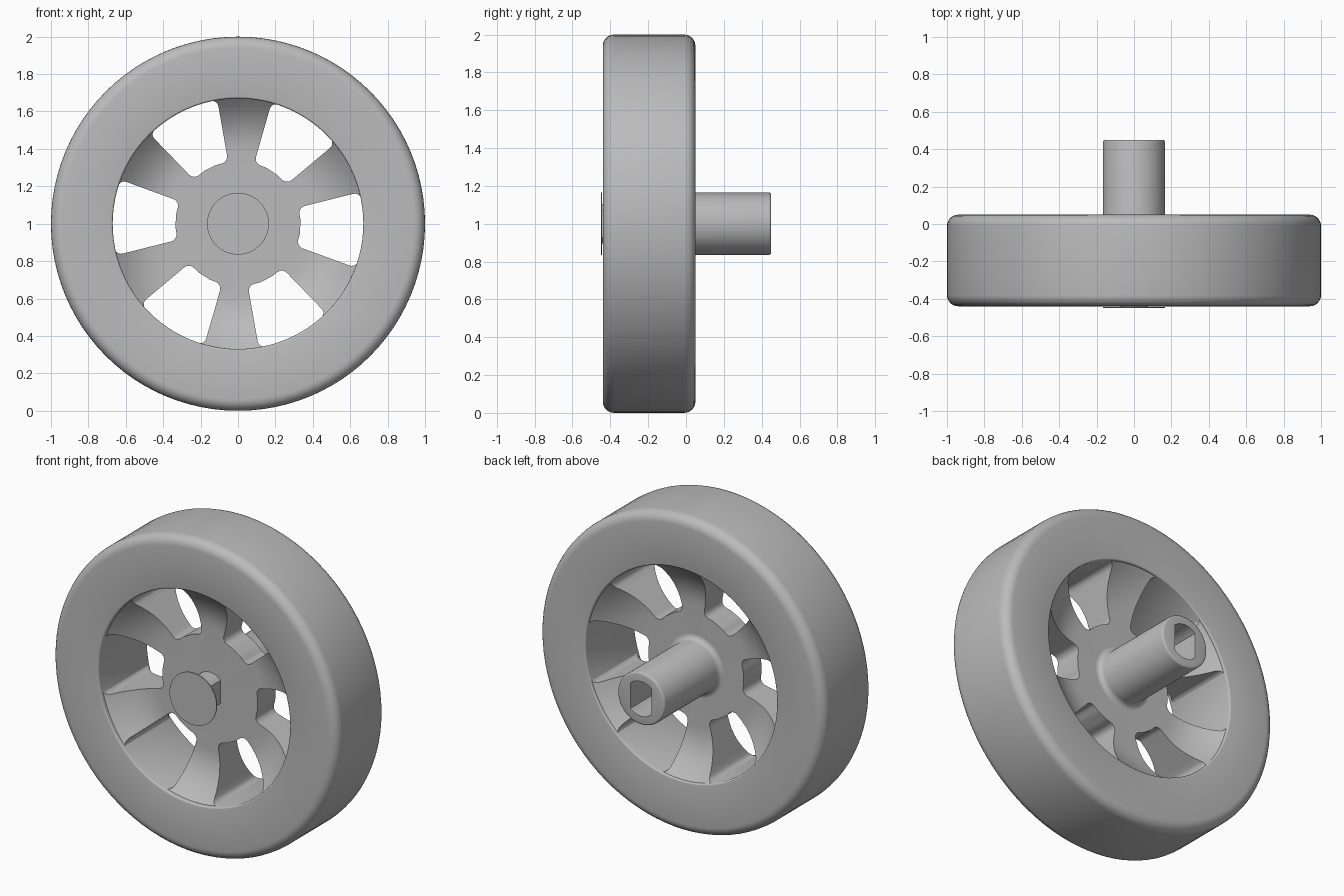
import bpy, bmesh, math
from mathutils import Matrix, Vector

if "Cube" in bpy.data.objects:
    bpy.data.objects.remove(bpy.data.objects["Cube"], do_unlink=True)

CENTRE = Vector((0, 0, 1))
SEGMENTS = 96

grey = bpy.data.materials.new("light_grey")
grey.use_nodes = True
grey.diffuse_color = (0.5, 0.5, 0.5, 1)
grey.node_tree.nodes["Principled BSDF"].inputs["Base Color"].default_value = (0.5, 0.5, 0.5, 1)


def add_object(name, bm):
    bmesh.ops.recalc_face_normals(bm, faces=bm.faces)
    mesh = bpy.data.meshes.new(name)
    bm.to_mesh(mesh)
    bm.free()
    mesh.materials.append(grey)
    obj = bpy.data.objects.new(name, mesh)
    obj.location = CENTRE
    bpy.context.collection.objects.link(obj)
    return obj


def activate(obj):
    bpy.ops.object.select_all(action='DESELECT')
    obj.select_set(True)
    bpy.context.view_layer.objects.active = obj


def smooth(obj):
    activate(obj)
    bpy.ops.object.shade_smooth_by_angle(angle=math.radians(35))


def lathe(name, profile):
    """Spin a closed (radius, y) profile about the y axis."""
    bm = bmesh.new()
    verts = [bm.verts.new((r, y, 0)) for r, y in profile]
    edges = [bm.edges.new((verts[i - 1], verts[i])) for i in range(len(verts))]
    bmesh.ops.spin(bm, geom=verts + edges, cent=(0, 0, 0), axis=(0, 1, 0),
                   angle=math.tau, steps=SEGMENTS, use_merge=True)
    bmesh.ops.remove_doubles(bm, verts=bm.verts, dist=1e-5)
    loose = [e for e in bm.edges if not e.link_faces]
    bmesh.ops.delete(bm, geom=loose, context='EDGES')
    return add_object(name, bm)


def corner(r, y, radius, start, steps=6):
    """Quarter round about (r, y) beginning at a start angle in degrees."""
    angles = [math.radians(start + 90 * i / steps) for i in range(steps + 1)]
    return [(r + radius * math.cos(a), y + radius * math.sin(a)) for a in angles]


def prism(bm, outline, y0, y1, round_corners=(), radius=0.0):
    """Extrude an (x, z) outline along y, rounding the chosen corners."""
    verts = [bm.verts.new((x, y0, z)) for x, z in outline]
    face = bm.faces.new(verts)
    if radius:
        before = set(bm.faces) - {face}
        bmesh.ops.bevel(bm, geom=[verts[i] for i in round_corners], offset=radius,
                        segments=5, profile=0.5, affect='VERTICES')
        face = next(f for f in bm.faces if f not in before)
    out = bmesh.ops.extrude_face_region(bm, geom=[face], use_keep_orig=True)
    moved = [g for g in out["geom"] if isinstance(g, bmesh.types.BMVert)]
    bmesh.ops.translate(bm, verts=moved, vec=(0, y1 - y0, 0))


def cut(obj, cutter):
    mod = obj.modifiers.new("cut", 'BOOLEAN')
    mod.object, mod.operation, mod.solver = cutter, 'DIFFERENCE', 'EXACT'
    activate(obj)
    bpy.ops.object.modifier_apply(modifier=mod.name)
    bpy.data.objects.remove(cutter, do_unlink=True)


def arc(radius, a0, a1, steps):
    angles = [math.radians(a0 + (a1 - a0) * i / steps) for i in range(steps + 1)]
    return [(radius * math.cos(a), radius * math.sin(a)) for a in angles]


# Tyre: rounded ring
FRONT, BACK = -0.44, 0.05
tyre = lathe("tyre", corner(0.94, FRONT + 0.06, 0.06, -90)[0:]
             + corner(0.94, BACK - 0.06, 0.06, 0)
             + corner(0.68, BACK - 0.01, 0.01, 90, 3)
             + corner(0.68, FRONT + 0.01, 0.01, 180, 3))
smooth(tyre)

# Hub and spokes: flat disc flaring towards the tyre, with six windows cut out
HUB_FRONT, HUB_BACK = -0.28, -0.1
flare = [(0.38 + 0.295 * t / 8, 0.14 * (t / 8) ** 2.2) for t in range(9)]
web = lathe("hub_and_spokes",
            [(0, HUB_FRONT)] + [(r, HUB_FRONT - d) for r, d in flare]
            + [(r, HUB_BACK + d) for r, d in reversed(flare)] + [(0, HUB_BACK)])
bm = bmesh.new()
for k in range(6):
    mid = 60 * k - 3
    inner = arc(0.335, mid - 18, mid + 18, 3)
    outer = arc(0.672, mid + 17.5, mid - 17.5, 10)
    prism(bm, inner + outer, -0.7, 0.4, (0, 3, 4, 14), 0.035)
cut(web, add_object("window_cutter", bm))
bevel = web.modifiers.new("soft_edges", 'BEVEL')
bevel.width, bevel.segments = 0.02, 3
bevel.limit_method, bevel.angle_limit = 'ANGLE', math.radians(40)
smooth(web)

# Axle: sleeve with a collar fillet at the hub and a flat-sided socket
collar = [(0.195 - 0.03 * math.sin(a), HUB_BACK + 0.03 * (1 - math.cos(a)))
          for a in [math.pi / 2 * i / 4 for i in range(5)]]
axle = lathe("axle", [(0, -0.2), (0.195, -0.2)] + collar
             + corner(0.153, 0.438, 0.012, 0, 3) + [(0, 0.45)])


def flat_sided(radius, flat):
    tilt = math.degrees(math.asin(flat / radius))
    return arc(radius, -tilt, tilt, 8) + arc(radius, 180 - tilt, 180 + tilt, 8)


bm = bmesh.new()
prism(bm, flat_sided(0.11, 0.075), -0.15, 0.6)
socket = add_object("socket_cutter", bm)
socket.rotation_euler.y = math.pi / 2
cut(axle, socket)
smooth(axle)

# Front cap and the flat-sided core carrying it
cap = lathe("front_cap", [(0, -0.45), (0.165, -0.45), (0.165, -0.444), (0, -0.444)])
smooth(cap)
bm = bmesh.new()
prism(bm, flat_sided(0.105, 0.075), -0.446, -0.25)
core = add_object("cap_core", bm)
core.rotation_euler.y = math.pi / 2
smooth(core)
